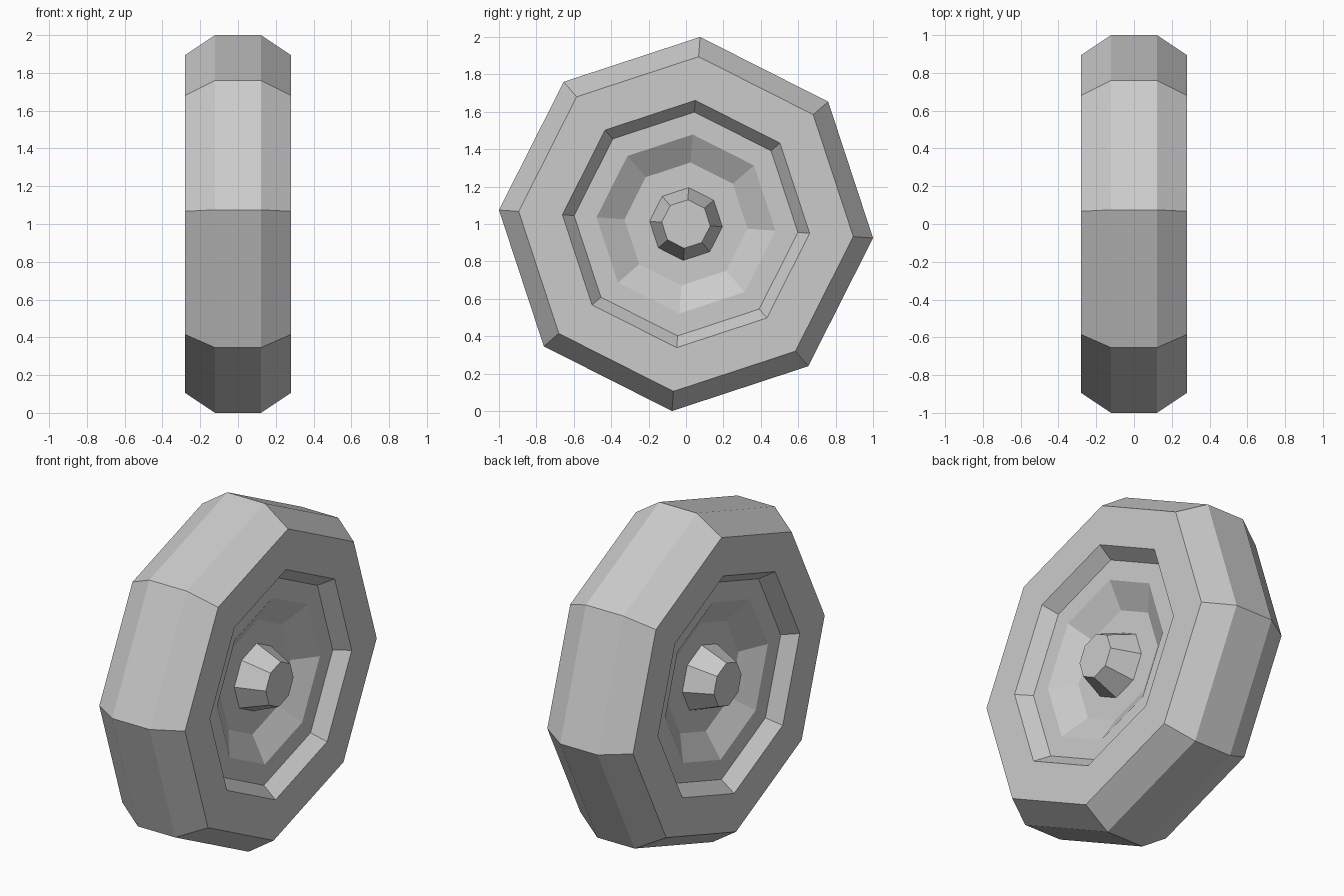
import bpy, bmesh, math

cube = bpy.data.objects.get("Cube")
if cube:
    bpy.data.objects.remove(cube, do_unlink=True)

SIDES = 8
TURN = math.radians(4.3)      # slight roll of the wheel about its axle
CENTRE_Z = 1.0

grey = bpy.data.materials.new("plain grey")
grey.use_nodes = True
colour = (0.6, 0.6, 0.6, 1)
grey.diffuse_color = colour
grey.node_tree.nodes["Principled BSDF"].inputs["Base Color"].default_value = colour


def lathe(name, profile, caps=False):
    """Spin (x, radius) points around the x axle into flat octagonal bands."""
    bm = bmesh.new()
    rings = []
    for x, r in profile:
        angles = [TURN_I * math.tau / SIDES - TURN for TURN_I in range(SIDES)]
        rings.append([bm.verts.new((x, r * math.cos(a), r * math.sin(a))) for a in angles])
    for a, b in zip(rings, rings[1:]):
        for i in range(SIDES):
            j = (i + 1) % SIDES
            bm.faces.new((a[i], a[j], b[j], b[i]))
    if caps:
        bm.faces.new(rings[0])
        bm.faces.new(rings[-1])
    bmesh.ops.recalc_face_normals(bm, faces=bm.faces)
    mesh = bpy.data.meshes.new(name)
    bm.to_mesh(mesh)
    bm.free()
    mesh.materials.append(grey)
    obj = bpy.data.objects.new(name, mesh)
    obj.location.z = CENTRE_Z
    bpy.context.collection.objects.link(obj)
    return obj


def both_sides(half):
    """Mirror a half profile across the middle of the wheel."""
    return [(-x, r) for x, r in half] + [(x, r) for x, r in reversed(half)]


# Wheel body: bowl floor, bowl slope, rim ledge, lip, sidewall, tread
lathe("wheel", both_sides([(0.112, 0.19), (0.112, 0.33), (0.20, 0.48), (0.20, 0.60),
                           (0.28, 0.663), (0.28, 0.897), (0.122, 1.0028)]))

# Tapered axle hub showing on both sides
lathe("axle_hub", both_sides([(0.272, 0.13), (0.112, 0.195)]), caps=True)
